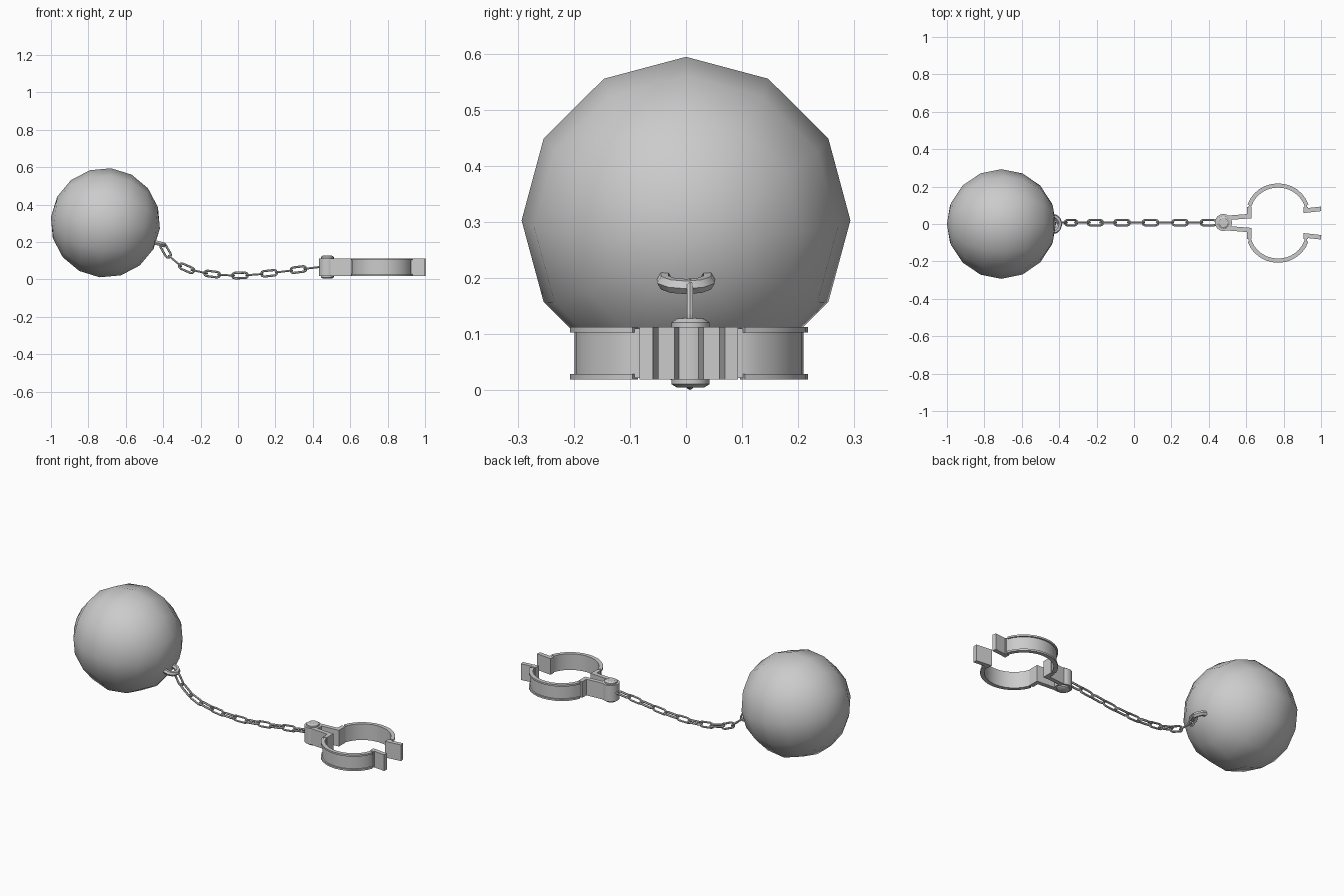
import bpy, bmesh, math
from mathutils import Vector

if "Cube" in bpy.data.objects:
    bpy.data.objects.remove(bpy.data.objects["Cube"])

CY = 0.005  # centre line of chain and cuff


def smooth(ob, deg=35):
    bpy.ops.object.select_all(action='DESELECT')
    ob.select_set(True)
    bpy.context.view_layer.objects.active = ob
    bpy.ops.object.shade_smooth_by_angle(angle=math.radians(deg))


def from_bm(name, bm, deg=35):
    bmesh.ops.recalc_face_normals(bm, faces=bm.faces)
    me = bpy.data.meshes.new(name)
    bm.to_mesh(me)
    bm.free()
    ob = bpy.data.objects.new(name, me)
    bpy.context.collection.objects.link(ob)
    smooth(ob, deg)
    return ob


def tube(name, pts, r, cyclic):
    cu = bpy.data.curves.new(name, 'CURVE')
    cu.dimensions = '3D'
    cu.bevel_depth = r
    cu.bevel_resolution = 1
    cu.use_fill_caps = not cyclic
    sp = cu.splines.new('POLY')
    sp.points.add(len(pts) - 1)
    for p, c in zip(sp.points, pts):
        p.co = (*c, 1)
    sp.use_cyclic_u = cyclic
    ob = bpy.data.objects.new(name, cu)
    bpy.context.collection.objects.link(ob)
    bpy.ops.object.select_all(action='DESELECT')
    ob.select_set(True)
    bpy.context.view_layer.objects.active = ob
    bpy.ops.object.convert(target='MESH')
    return bpy.context.object


def strip(bm, path, lo, hi, z0, z1, side):
    """Wall along a plan path, from offset lo to hi (left positive)."""
    P = [Vector(p) for p in path]
    rows = []
    for i, p in enumerate(P):
        d1 = (p - P[i - 1]).normalized() if i else (P[1] - p).normalized()
        d2 = (P[i + 1] - p).normalized() if i < len(P) - 1 else d1
        n1, n2 = Vector((-d1.y, d1.x)), Vector((-d2.y, d2.x))
        m = (n1 + n2) / (1 + n1.dot(n2))
        a, b = p + m * lo, p + m * hi
        rows.append([bm.verts.new((q.x, CY + side * q.y, z))
                     for q, z in ((a, z0), (b, z0), (b, z1), (a, z1))])
    for r, s in zip(rows, rows[1:]):
        for k in range(4):
            j = (k + 1) % 4
            bm.faces.new((r[k], r[j], s[j], s[k]))
    bm.faces.new(rows[0])
    bm.faces.new(rows[-1][::-1])


# Iron ball, poles pointing along a slightly tilted x axis
bpy.ops.mesh.primitive_uv_sphere_add(segments=12, ring_count=8, radius=0.293,
                                     location=(-0.709, 0, 0.303),
                                     rotation=(0, math.radians(96), 0))
ball = bpy.context.object
ball.name = "iron_ball"
smooth(ball, 60)

# Staple on the ball
smooth(tube("ball_staple", [(-0.47, -0.038, 0.205), (-0.42, -0.038, 0.192),
                            (-0.404, -0.024, 0.187), (-0.397, 0, 0.185),
                            (-0.404, 0.024, 0.187), (-0.42, 0.038, 0.192),
                            (-0.47, 0.038, 0.205)], 0.014, False))

# Chain: one link shape shared along the sagging path, alternately turned
L, W = 0.0425, 0.0145
ring = []
for sx, a0 in ((1, -90), (-1, 90)):
    for k in range(5):
        a = math.radians(a0 + 45 * k)
        ring.append((sx * (L - W) + W * math.cos(a), W * math.sin(a), 0))
link = tube("chain_link", ring, 0.006, True)
smooth(link, 50)
centres = [(-0.387, 0.155), (-0.337, 0.099), (-0.275, 0.060), (-0.207, 0.042),
           (-0.138, 0.029), (-0.064, 0.023), (0.011, 0.0215), (0.088, 0.026),
           (0.166, 0.033), (0.246, 0.043), (0.323, 0.053), (0.398, 0.062)]
for i, (x, z) in enumerate(centres):
    a, b = centres[max(i - 1, 0)], centres[min(i + 1, len(centres) - 1)]
    ang = math.atan2(b[1] - a[1], b[0] - a[0])
    if i == 0:
        ang = math.radians(-60)
    ob = link if i == 0 else bpy.data.objects.new("chain_link", link.data)
    if i:
        bpy.context.collection.objects.link(ob)
    ob.location = (x, CY + 0.002, z)
    ob.rotation_euler = (0 if i % 2 else math.pi / 2, -ang, 0)

# Hinge barrel with domed pin heads, turned from a profile
bm = bmesh.new()
prof = [(0.024, 0.005), (0.034, 0.011), (0.034, 0.019), (0.046, 0.019),
        (0.046, 0.113), (0.034, 0.113), (0.034, 0.121), (0.024, 0.128)]
N = 16
rows = [[bm.verts.new((0.478 + r * math.cos(2 * math.pi * k / N),
                       CY + 0.003 + r * math.sin(2 * math.pi * k / N), z))
         for k in range(N)] for r, z in prof]
for r, s in zip(rows, rows[1:]):
    for k in range(N):
        j = (k + 1) % N
        bm.faces.new((r[k], r[j], s[j], s[k]))
bm.faces.new(rows[0][::-1])
bm.faces.new(rows[-1])
from_bm("hinge_barrel", bm)

# Two mirrored cuff halves: arm, curved wall with raised rims, end tab
arc = [(0.77 + 0.157 * math.cos(math.radians(a)), 0.048 + 0.150 * math.sin(math.radians(a)))
       for a in range(162, 17, -12)]
wall = [(0.49, 0.027), (0.617, 0.037), (0.617, 0.085)] + arc + \
       [(0.919, 0.085), (0.919, 0.067), (1.0, 0.076)]
for side, name in ((1, "cuff_half_back"), (-1, "cuff_half_front")):
    bm = bmesh.new()
    strip(bm, wall[:3], -0.012, 0.012, 0.019, 0.113, side)
    strip(bm, [wall[2]] + arc + [wall[-3]], -0.008, 0.006, 0.022, 0.110, side)
    strip(bm, wall[-3:], -0.012, 0.012, 0.019, 0.113, side)
    for z in (0.019, 0.103):
        strip(bm, arc, -0.008, 0.014, z, z + 0.010, side)
    from_bm(name, bm)
